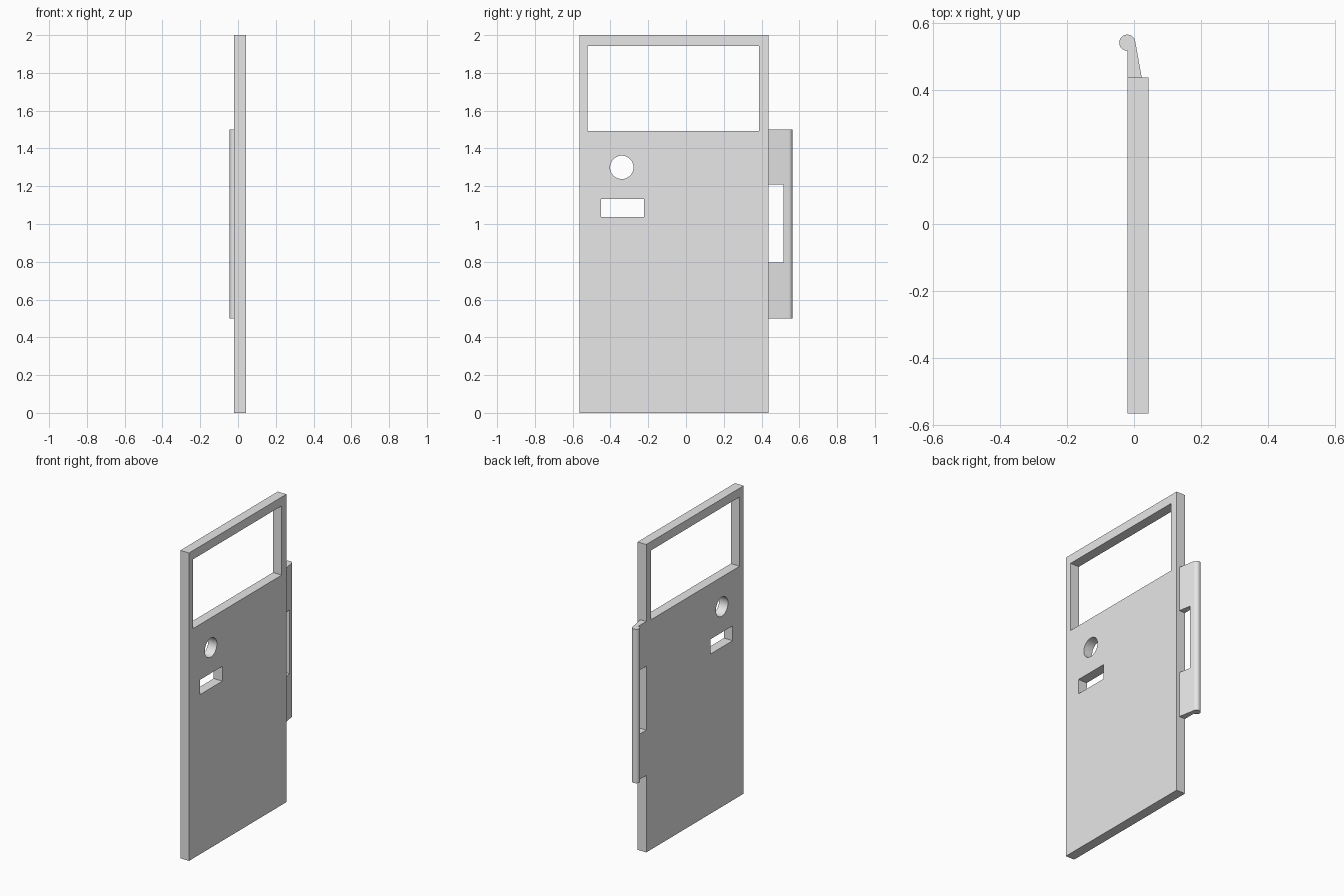
import bpy, bmesh, math

default = bpy.data.objects.get("Cube")
if default:
    bpy.data.objects.remove(default, do_unlink=True)

grey = bpy.data.materials.new("plain grey")
grey.use_nodes = True
grey.diffuse_color = (0.8, 0.8, 0.8, 1)
grey.node_tree.nodes["Principled BSDF"].inputs["Base Color"].default_value = (0.8, 0.8, 0.8, 1)


def prism(name, profile, direction):
    """Extrude a closed outline along a direction."""
    bm = bmesh.new()
    face = bm.faces.new([bm.verts.new(p) for p in profile])
    extruded = bmesh.ops.extrude_face_region(bm, geom=[face])["geom"]
    verts = [v for v in extruded if isinstance(v, bmesh.types.BMVert)]
    bmesh.ops.translate(bm, verts=verts, vec=direction)
    bmesh.ops.recalc_face_normals(bm, faces=bm.faces)
    mesh = bpy.data.meshes.new(name)
    bm.to_mesh(mesh)
    bm.free()
    mesh.materials.append(grey)
    obj = bpy.data.objects.new(name, mesh)
    bpy.context.collection.objects.link(obj)
    return obj


def side_box(name, y0, y1, z0, z1, x0, x1):
    outline = [(x0, y0, z0), (x0, y1, z0), (x0, y1, z1), (x0, y0, z1)]
    return prism(name, outline, (x1 - x0, 0, 0))


def cut(target, cutter):
    cutter.hide_render = True
    mod = target.modifiers.new("cut", 'BOOLEAN')
    mod.operation = 'DIFFERENCE'
    mod.solver = 'EXACT'
    mod.object = cutter
    bpy.ops.object.select_all(action='DESELECT')
    bpy.context.view_layer.objects.active = target
    target.select_set(True)
    bpy.ops.object.modifier_apply(modifier=mod.name)
    bpy.data.objects.remove(cutter, do_unlink=True)


BACK, FRONT = -0.02, 0.043      # panel faces across its thickness
EDGE = 0.436                    # hinge-side edge of the panel

# Door panel with window, round hole and slot
panel = side_box("door_panel", -0.564, EDGE, 0, 2, BACK, FRONT)
cut(panel, side_box("window_cutter", -0.522, 0.387, 1.493, 1.943, -0.2, 0.2))
cut(panel, side_box("slot_cutter", -0.45, -0.222, 1.037, 1.133, -0.2, 0.2))
circle = [(-0.2, -0.34 + 0.062 * math.cos(a), 1.3 + 0.062 * math.sin(a))
          for a in (math.tau * i / 48 for i in range(48))]
cut(panel, prism("round_cutter", circle, (0.4, 0, 0)))

# Edge grip: tapered leaf ending in a round bead
cx, cy, r = -0.02, 0.54, 0.024
outline = [(BACK, EDGE, 0.5), (0.023, EDGE, 0.5)]
for i in range(33):
    a = math.radians(8 + 262 * i / 32)
    outline.append((cx + r * math.cos(a), cy + r * math.sin(a), 0.5))
grip = prism("edge_grip", outline, (0, 0, 1))
cut(grip, side_box("grip_cutter", 0.4, 0.515, 0.795, 1.21, -0.2, 0.2))

# Smooth the round surfaces only
for obj in (panel, grip):
    bpy.ops.object.select_all(action='DESELECT')
    bpy.context.view_layer.objects.active = obj
    obj.select_set(True)
    bpy.ops.object.shade_smooth_by_angle(angle=math.radians(30))
